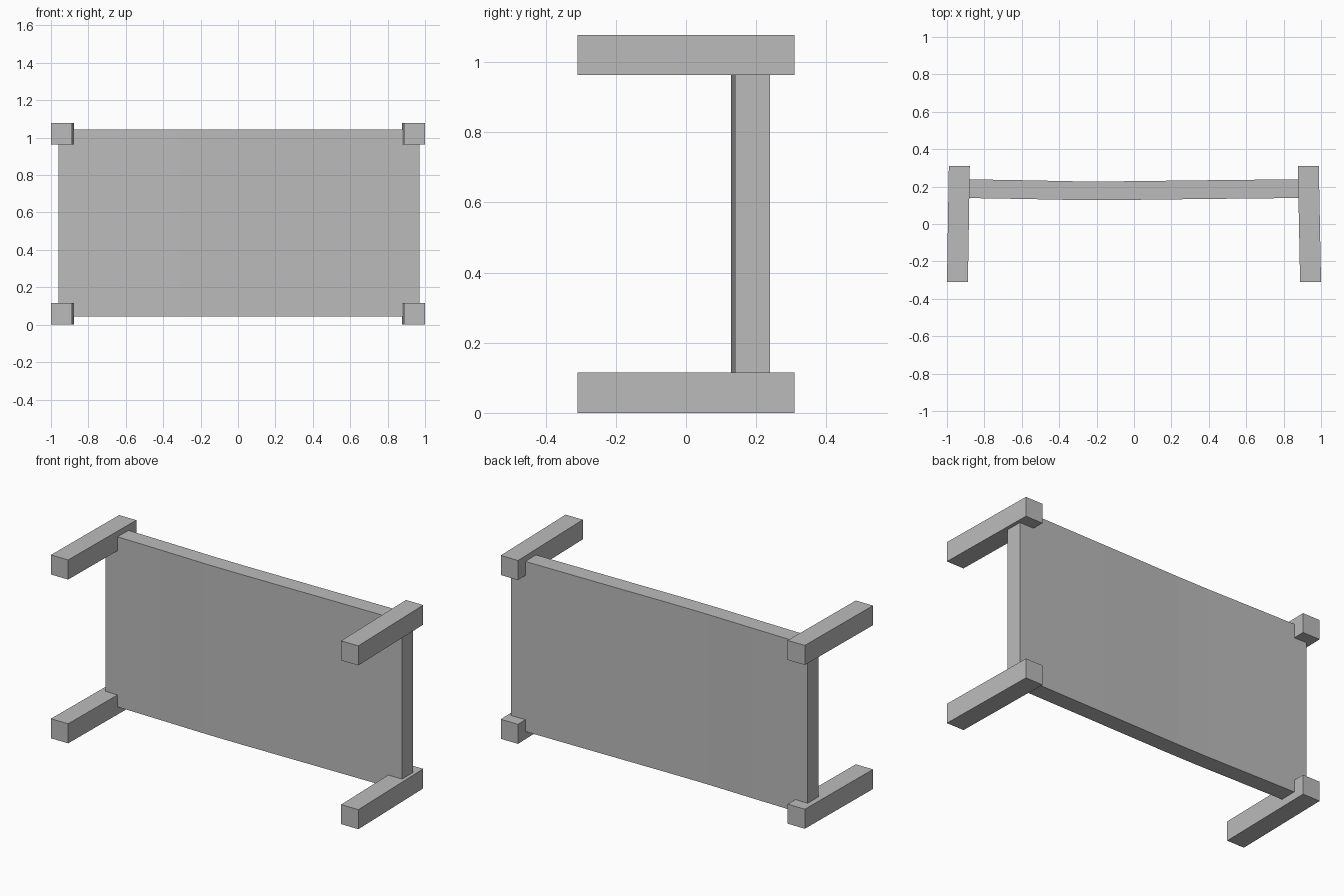
import bpy
import bmesh

cube = bpy.data.objects.get("Cube")
if cube:
    bpy.data.objects.remove(cube, do_unlink=True)

grey = bpy.data.materials.new("plain_grey")
grey.use_nodes = True
grey.diffuse_color = (0.5, 0.5, 0.5, 1)
grey.node_tree.nodes["Principled BSDF"].inputs["Base Color"].default_value = (0.5, 0.5, 0.5, 1)


def extrude_outline(name, outline, bottom, top):
    """Extrude a plan outline (x, y) vertically."""
    bm = bmesh.new()
    face = bm.faces.new([bm.verts.new((x, y, bottom)) for x, y in outline])
    result = bmesh.ops.extrude_face_region(bm, geom=[face])
    moved = [v for v in result["geom"] if isinstance(v, bmesh.types.BMVert)]
    bmesh.ops.translate(bm, verts=moved, vec=(0, 0, top - bottom))
    bmesh.ops.recalc_face_normals(bm, faces=bm.faces)
    mesh = bpy.data.meshes.new(name)
    bm.to_mesh(mesh)
    bm.free()
    mesh.materials.append(grey)
    obj = bpy.data.objects.new(name, mesh)
    bpy.context.collection.objects.link(obj)
    return obj


# Slightly bowed table top, standing on its edge
back_edge = [(-0.96, 0.24), (-0.6, 0.234), (-0.3, 0.228), (-0.1, 0.228),
             (0.4, 0.234), (0.97, 0.24)]
front_edge = [(x, y - 0.1) for x, y in reversed(back_edge)]
extrude_outline("table_top", back_edge + front_edge, 0.045, 1.045)

# Four slightly splayed legs
width = 0.112
for side, back_x, front_x in (("right", -0.99, -1.0), ("left", 0.876, 0.888)):
    plan = [(front_x, -0.31), (front_x + width, -0.31),
            (back_x + width, 0.31), (back_x, 0.31)]
    for level, bottom in (("lower", 0.0), ("upper", 0.963)):
        extrude_outline(f"{side}_{level}_leg", plan, bottom, bottom + 0.115)
